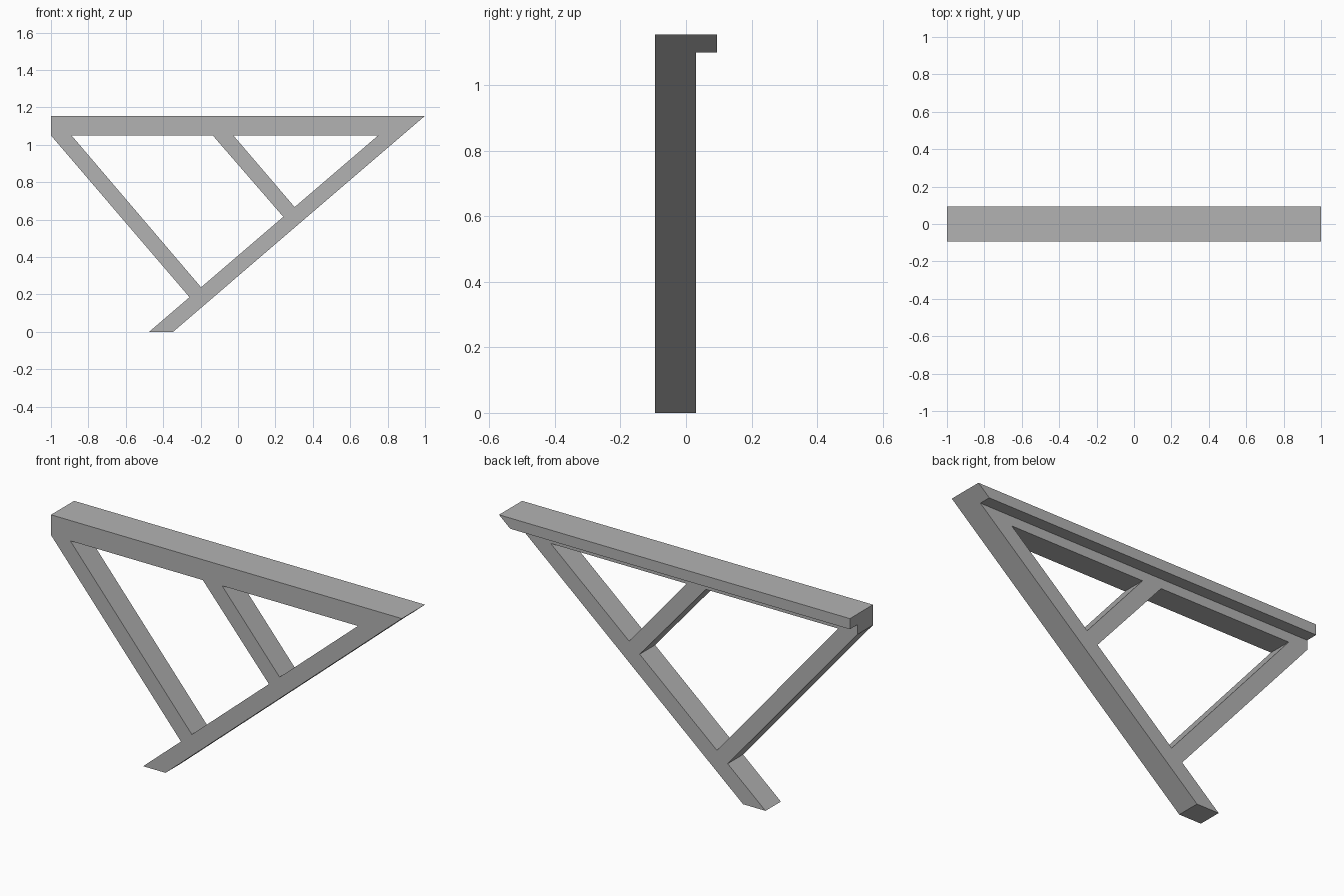
import bpy
import bmesh

cube = bpy.data.objects.get("Cube")
if cube:
    bpy.data.objects.remove(cube, do_unlink=True)

GREY = (0.45, 0.45, 0.45, 1.0)
grey = bpy.data.materials.new("plain grey")
grey.use_nodes = True
grey.diffuse_color = GREY
grey.node_tree.nodes["Principled BSDF"].inputs["Base Color"].default_value = GREY

FRONT, BACK, LIP_BACK = -0.094, 0.031, 0.094
TOP, BEAM_BOTTOM, LIP_BOTTOM = 1.155, 1.05, 1.10


def outer_x(z):
    """Outer edge of the long diagonal at height z."""
    return -0.347 + z * 1.347 / TOP


def inner_x(z):
    """Inner edge of the long diagonal at height z."""
    return outer_x(z) - 0.128


def prism(name, outline, y0, y1):
    """Extrude an (x, z) outline from y0 to y1."""
    bm = bmesh.new()
    face = bm.faces.new([bm.verts.new((x, y0, z)) for x, z in outline])
    result = bmesh.ops.extrude_face_region(bm, geom=[face])
    moved = [v for v in result["geom"] if isinstance(v, bmesh.types.BMVert)]
    bmesh.ops.translate(bm, verts=moved, vec=(0, y1 - y0, 0))
    bmesh.ops.recalc_face_normals(bm, faces=bm.faces)
    mesh = bpy.data.meshes.new(name)
    bm.to_mesh(mesh)
    bm.free()
    mesh.materials.append(grey)
    obj = bpy.data.objects.new(name, mesh)
    bpy.context.collection.objects.link(obj)
    return obj


def beam(name, bottom, y0, y1):
    """Horizontal member, mitred along the diagonal at its right end."""
    prism(name, [(-1, bottom), (outer_x(bottom), bottom), (outer_x(TOP), TOP), (-1, TOP)], y0, y1)


def brace(name, left, z_low, z_high):
    """Sloping strut from the beam down to the diagonal."""
    prism(name, [(left, BEAM_BOTTOM), (inner_x(z_low), z_low),
                 (inner_x(z_high), z_high), (left + 0.11, BEAM_BOTTOM)], FRONT, BACK)


# Top beam and its rear ledge
beam("top_beam", BEAM_BOTTOM, FRONT, BACK)
beam("rear_ledge", LIP_BOTTOM, BACK, LIP_BACK)

# Long diagonal with a level foot
prism("diagonal_leg", [(inner_x(0), 0), (outer_x(0), 0),
                       (outer_x(BEAM_BOTTOM), BEAM_BOTTOM),
                       (inner_x(BEAM_BOTTOM), BEAM_BOTTOM)], FRONT, BACK)

# Two parallel struts
brace("long_brace", -1.0, 0.185, 0.238)
brace("short_brace", -0.135, 0.615, 0.667)
